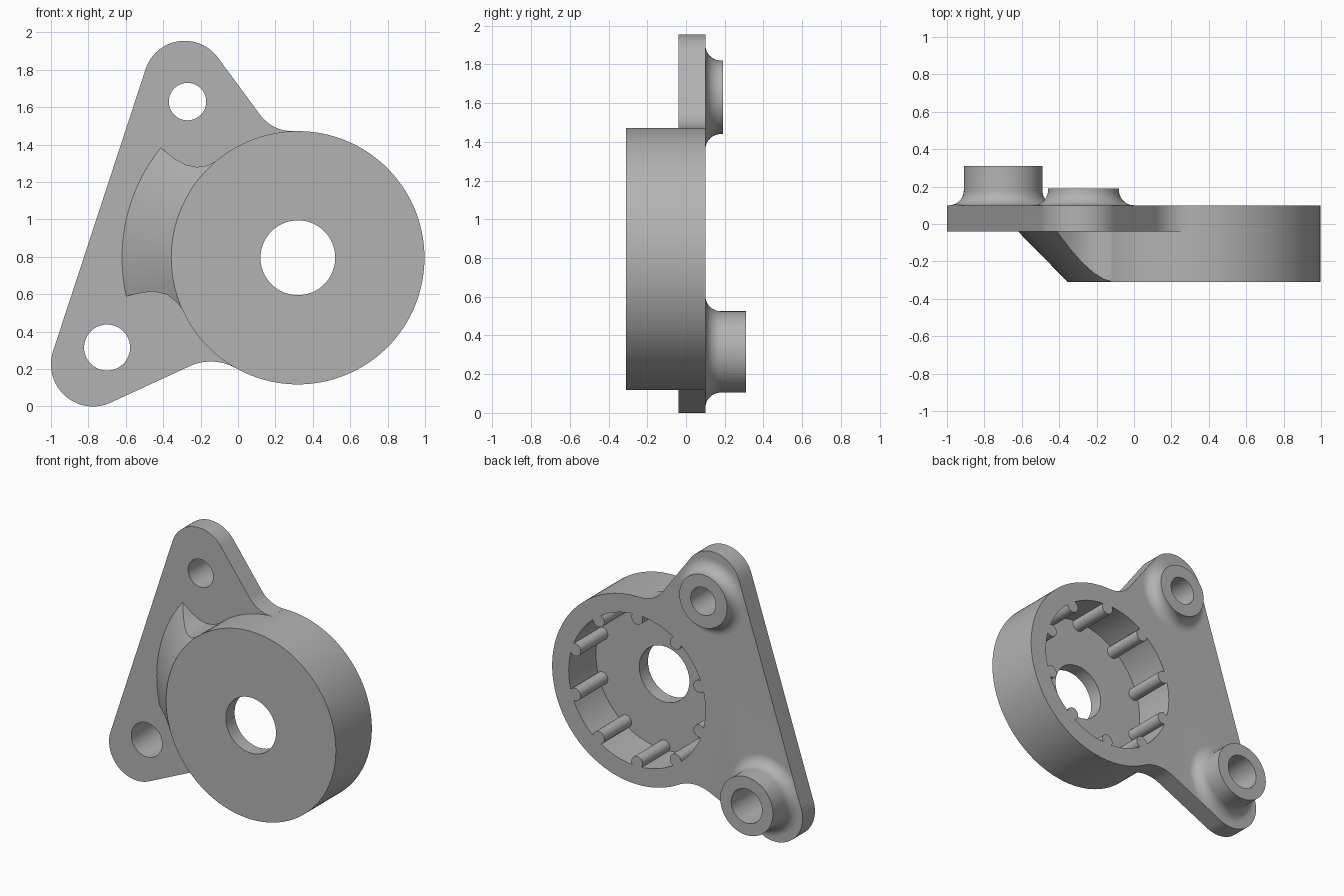
import bpy, bmesh, math
from math import cos, sin, pi, radians

if "Cube" in bpy.data.objects:
    bpy.data.objects.remove(bpy.data.objects["Cube"])

metal = bpy.data.materials.new("grey_metal")
metal.diffuse_color = (0.45, 0.45, 0.45, 1)
metal.use_nodes = True
metal.node_tree.nodes["Principled BSDF"].inputs["Base Color"].default_value = metal.diffuse_color

DISK = (0.32, 0.795)           # housing axis (x, z)
DISK_R = 0.677
BACK, FRONT, PLATE_FRONT = 0.10, -0.31, -0.04


def arc(c, r, a0, a1, n):
    """Points on an arc, angles in degrees."""
    return [(c[0] + r * cos(radians(a0 + (a1 - a0) * i / n)),
             c[1] + r * sin(radians(a0 + (a1 - a0) * i / n))) for i in range(n + 1)]


def finish(name, bm):
    bmesh.ops.recalc_face_normals(bm, faces=bm.faces)
    me = bpy.data.meshes.new(name)
    bm.to_mesh(me)
    bm.free()
    me.materials.append(metal)
    ob = bpy.data.objects.new(name, me)
    bpy.context.collection.objects.link(ob)
    return ob


def prism(name, pts, y0, y1):
    """Extrude an (x, z) outline along y."""
    bm = bmesh.new()
    a = [bm.verts.new((x, y0, z)) for x, z in pts]
    b = [bm.verts.new((x, y1, z)) for x, z in pts]
    n = len(pts)
    bm.faces.new(a)
    bm.faces.new(b[::-1])
    for i in range(n):
        j = (i + 1) % n
        bm.faces.new((a[i], b[i], b[j], a[j]))
    return finish(name, bm)


def lathe(name, c, profile, n=96):
    """Solid of revolution about y through c; profile is (radius, y)."""
    bm = bmesh.new()
    rings = [[bm.verts.new((c[0] + r * cos(2 * pi * i / n), y, c[1] + r * sin(2 * pi * i / n)))
              for i in range(n)] for r, y in profile]
    for p, q in zip(rings, rings[1:]):
        for i in range(n):
            j = (i + 1) % n
            bm.faces.new((p[i], p[j], q[j], q[i]))
    bm.faces.new(rings[0])
    bm.faces.new(rings[-1][::-1])
    return finish(name, bm)


def boolean(ob, other, op):
    m = ob.modifiers.new(op, 'BOOLEAN')
    m.operation, m.solver, m.object = op, 'EXACT', other
    bpy.context.view_layer.objects.active = ob
    bpy.ops.object.modifier_apply(modifier=m.name)
    bpy.data.objects.remove(other)


# Flange plate outline: two lobes blended into the round housing
outline = (arc(DISK, 0.66, -119.4, 92, 60)
           + arc((0.29, 1.685), 0.213, 272, 215.4, 16)
           + arc((-0.285, 1.735), 0.22, 35.4, 162, 32)
           + arc((-0.775, 0.225), 0.225, 162, 295.5, 32)
           + arc((-0.145, -0.032), 0.272, 115.5, 60.6, 16))
body = prism("bracket_body", outline, PLATE_FRONT, BACK)

# Round housing
boolean(body, lathe("housing", DISK, [(DISK_R, FRONT), (DISK_R, BACK)], 144), 'UNION')

# Sloped gusset: a sector of a cone between plate and housing
gusset = lathe("gusset", DISK, [(0.675, FRONT + 0.0005), (0.94, PLATE_FRONT), (0.98, 0.0)], 144)
sector = [(-0.49, 1.45), (-0.415, 1.385), (-0.34, 1.325), (-0.28, 1.293), (-0.22, 1.28),
          (-0.165, 1.288), (-0.12, 1.31), (0.0, 1.1), (0.0, 0.7), (-0.29, 0.51), (-0.33, 0.56),
          (-0.38, 0.598), (-0.45, 0.615), (-0.52, 0.607), (-0.595, 0.59), (-0.75, 0.56), (-0.75, 1.45)]
boolean(gusset, prism("sector", sector, -0.5, -0.02), 'INTERSECT')
boolean(body, gusset, 'UNION')

# Filleted bosses on the back, trimmed to the plate outline
TOP, LOW = (-0.27, 1.63), (-0.70, 0.315)
for c, r, top in ((TOP, 0.19, 0.19), (LOW, 0.21, 0.31)):
    f = 0.08
    fillet = arc((r + f, BACK + f), f, 270, 180, 10)
    boss = lathe("boss", c, [(r + f, 0.05)] + fillet + [(r, top)])
    boolean(boss, prism("trim", outline, 0.0, 0.5), 'INTERSECT')
    boolean(body, boss, 'UNION')

# Splined cavity: a round pocket with ten round ribs left standing
R, D, rr = 0.545, 0.52, 0.045
alpha = math.degrees(math.acos((R * R - D * D - rr * rr) / (2 * D * rr)))
beta = math.degrees(math.asin(rr * sin(radians(alpha)) / R))
pocket = []
for k in range(10):
    t = 18 + 36 * k
    rib = (DISK[0] + D * cos(radians(t)), DISK[1] + D * sin(radians(t)))
    pocket += arc(rib, rr, t - alpha, t - 360 + alpha, 16)
    pocket += arc(DISK, R, t + beta, t + 36 - beta, 10)[1:-1]
boolean(body, prism("pocket", pocket, -0.21, 0.3), 'DIFFERENCE')

# Through holes
for c, r in ((DISK, 0.2), (TOP, 0.10), (LOW, 0.123)):
    boolean(body, lathe("hole", c, [(r, -0.6), (r, 0.6)], 64), 'DIFFERENCE')

bpy.ops.object.select_all(action='DESELECT')
body.select_set(True)
bpy.context.view_layer.objects.active = body
bpy.ops.object.shade_smooth_by_angle(angle=radians(30))
